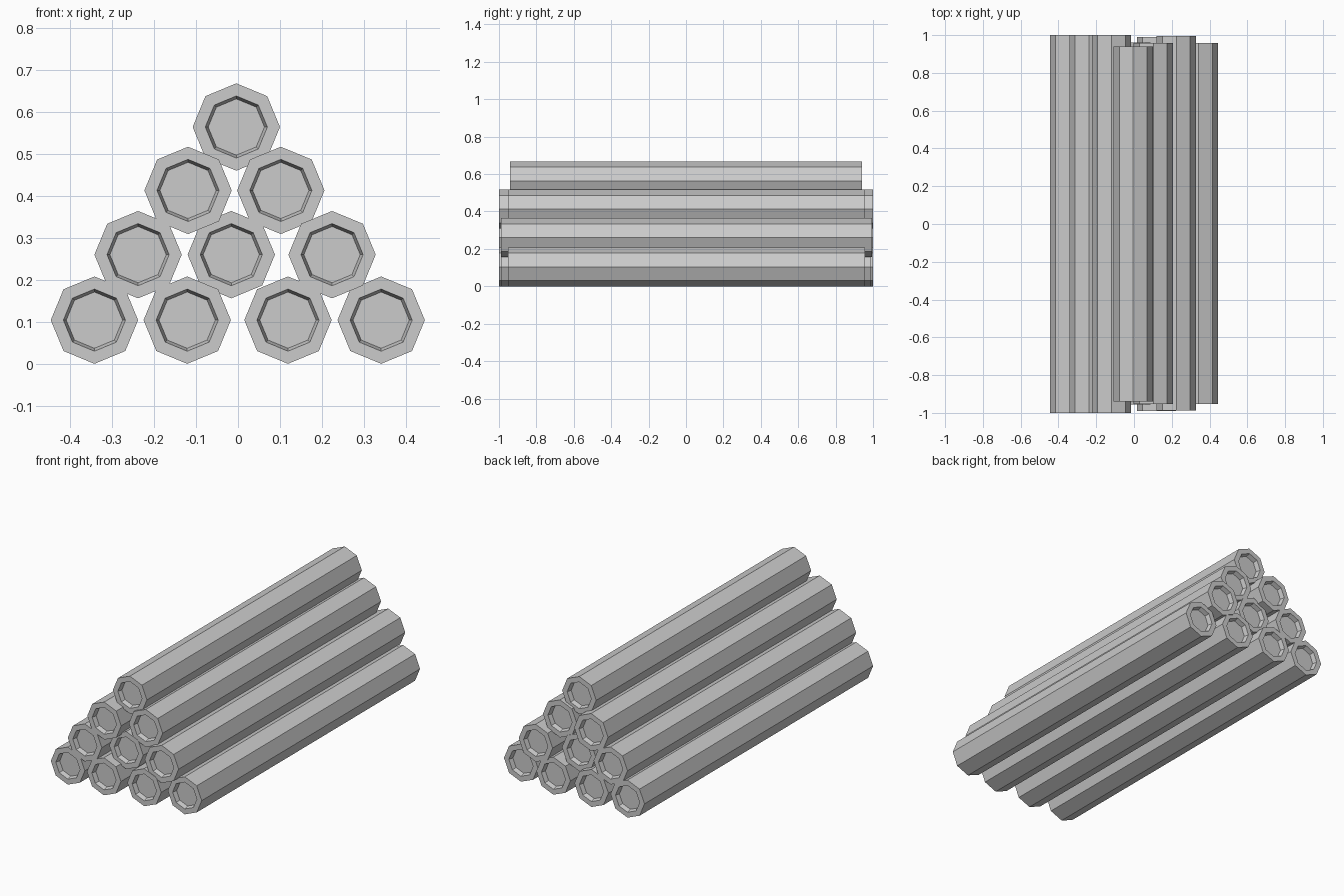
import bpy, bmesh, math

if "Cube" in bpy.data.objects:
    bpy.data.objects.remove(bpy.data.objects["Cube"])

SIDES, R, R_IN, R_FLOOR, DEPTH = 8, 0.104, 0.074, 0.067, 0.025


def make_log(name, x, z, back, front):
    """Octagonal log along y with a shallow tapered recess in each end."""
    bm = bmesh.new()
    profile = [(R_FLOOR, front + DEPTH), (R_IN, front), (R, front),
               (R, back), (R_IN, back), (R_FLOOR, back - DEPTH)]
    rings = []
    for r, y in profile:
        rings.append([bm.verts.new((r * math.cos(2 * math.pi * i / SIDES), y,
                                    r * math.sin(2 * math.pi * i / SIDES)))
                      for i in range(SIDES)])
    for a, b in zip(rings, rings[1:]):
        for i in range(SIDES):
            j = (i + 1) % SIDES
            bm.faces.new((a[i], a[j], b[j], b[i]))
    bm.faces.new(rings[0])
    bm.faces.new(rings[-1])
    bmesh.ops.recalc_face_normals(bm, faces=bm.faces)
    mesh = bpy.data.meshes.new(name)
    bm.to_mesh(mesh)
    bm.free()
    obj = bpy.data.objects.new(name, mesh)
    obj.location = (x, 0, z)
    bpy.context.collection.objects.link(obj)


# Rows from the ground up: height, then (x, back end, front end) per log
rows = [
    (0.104, [(-0.342, 1.0, -1.0), (-0.121, 1.0, -1.0),
             (0.119, 0.99, -0.99), (0.341, 0.957, -0.953)]),
    (0.260, [(-0.238, 1.0, -1.0), (-0.016, 0.96, -0.955),
             (0.224, 0.995, -0.988)]),
    (0.413, [(-0.119, 1.0, -1.0), (0.102, 0.957, -0.953)]),
    (0.564, [(-0.004, 0.94, -0.94)]),
]
for r, (z, logs) in enumerate(rows, 1):
    for n, (x, back, front) in enumerate(logs, 1):
        make_log(f"log_row{r}_{n}", x, z, back, front)
